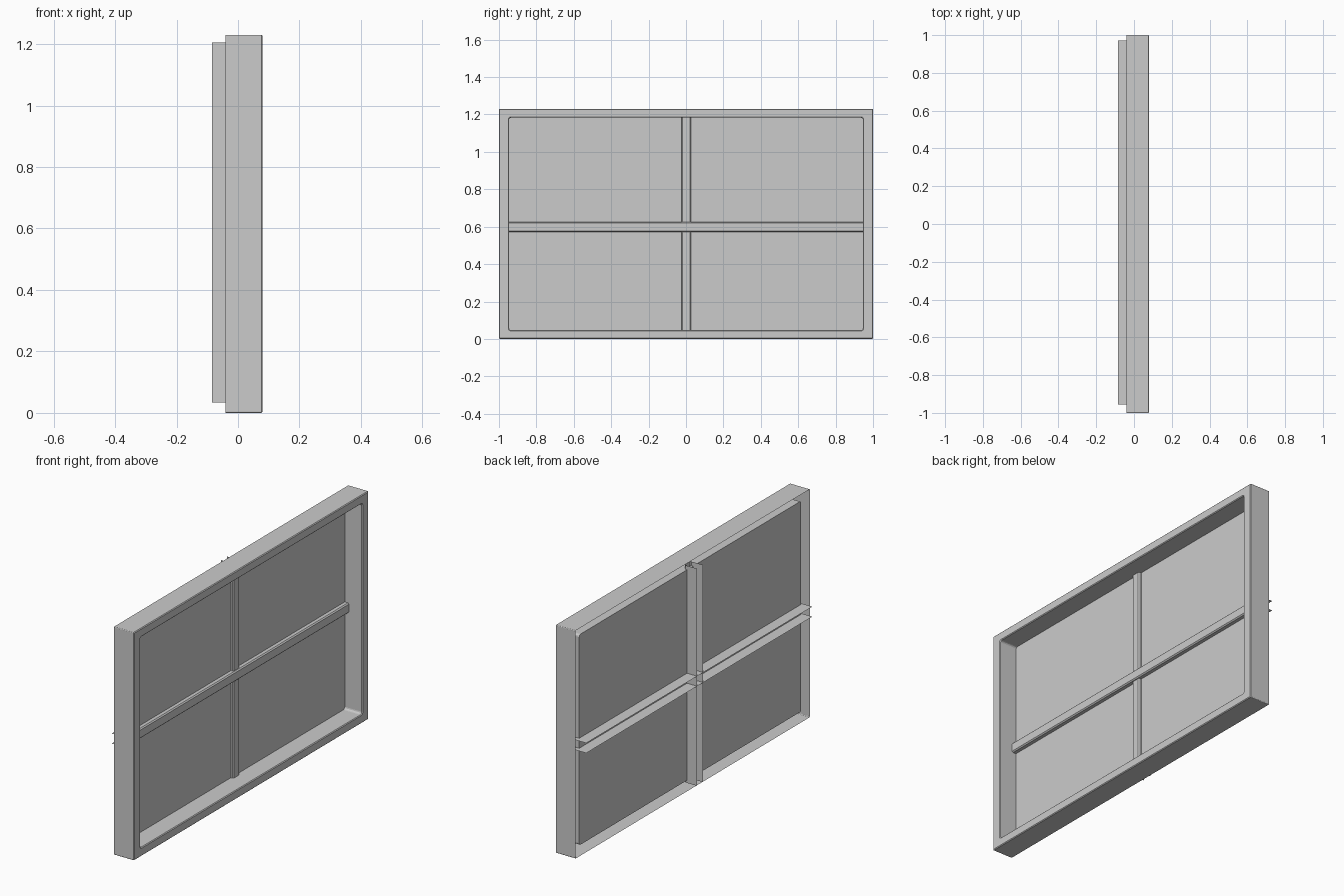
import bpy, bmesh, math

if "Cube" in bpy.data.objects:
    bpy.data.objects.remove(bpy.data.objects["Cube"])

HALF_W, HEIGHT = 1.0, 1.23


def finish(bm, name):
    mesh = bpy.data.meshes.new(name)
    bm.to_mesh(mesh)
    bm.free()
    obj = bpy.data.objects.new(name, mesh)
    bpy.context.collection.objects.link(obj)
    return obj


def ring(bm, x, inset_y, inset_z, r, segs=3):
    """Rounded rectangle of vertices in the plane at x."""
    hy, hz = HALF_W - inset_y - r, HEIGHT / 2 - inset_z - r
    verts = []
    for k, (sy, sz) in enumerate([(1, 1), (-1, 1), (-1, -1), (1, -1)]):
        for i in range(segs + 1):
            a = math.pi / 2 * (k + i / segs)
            verts.append(bm.verts.new((x, sy * hy + r * math.cos(a),
                                       HEIGHT / 2 + sz * hz + r * math.sin(a))))
    return verts


def loft(bm, rings):
    for a, b in zip(rings, rings[1:]):
        n = len(a)
        for i in range(n):
            j = (i + 1) % n
            bm.faces.new((a[j], a[i], b[i], b[j]))


def channel(name, front, half, start, end, centre, vertical):
    """Thin U channel, open at the back, with chamfered front corners."""
    c, back = 0.006, -0.085
    profile = [(back, -half), (front - c, -half), (front, -half + c),
               (front, half - c), (front - c, half), (back, half)]
    bm = bmesh.new()
    rows = []
    for t in (start, end):
        rows.append([bm.verts.new((x, centre + w, t) if vertical else (x, t, centre + w))
                     for x, w in profile])
    for i in range(len(profile) - 1):
        f = (rows[0][i], rows[0][i + 1], rows[1][i + 1], rows[1][i])
        bm.faces.new(f if vertical else f[::-1])
    bm.normal_update()
    # outward normals: the front web must face +x
    web = max(bm.faces, key=lambda f: f.calc_center_median().x)
    if web.normal.x < 0:
        bmesh.ops.reverse_faces(bm, faces=bm.faces[:])
    return finish(bm, name)


# Hollow frame shell: outer wall, front rim, inner wall, open at the back
bm = bmesh.new()
loft(bm, [ring(bm, *p) for p in [
    (-0.04, 0.0, 0.0, 0.004),
    (0.076, 0.0, 0.0, 0.004),
    (0.08, 0.004, 0.004, 0.004),
    (0.08, 0.050, 0.043, 0.012),
    (0.076, 0.054, 0.047, 0.012),
    (-0.025, 0.054, 0.047, 0.012),
]])
bm.normal_update()
if max(bm.faces, key=lambda f: f.calc_center_median().x).normal.x < 0:
    bmesh.ops.reverse_faces(bm, faces=bm.faces[:])
finish(bm, "window_frame")

# Pane closing the back of the opening
bm = bmesh.new()
bm.faces.new(ring(bm, -0.025, 0.054, 0.047, 0.012))
finish(bm, "window_pane")

# Crossing glazing bars
channel("horizontal_bar", 0.0, 0.027, -0.955, 0.972, 0.598, False)
channel("vertical_bar", -0.010, 0.026, 0.033, 1.205, 0.001, True)
